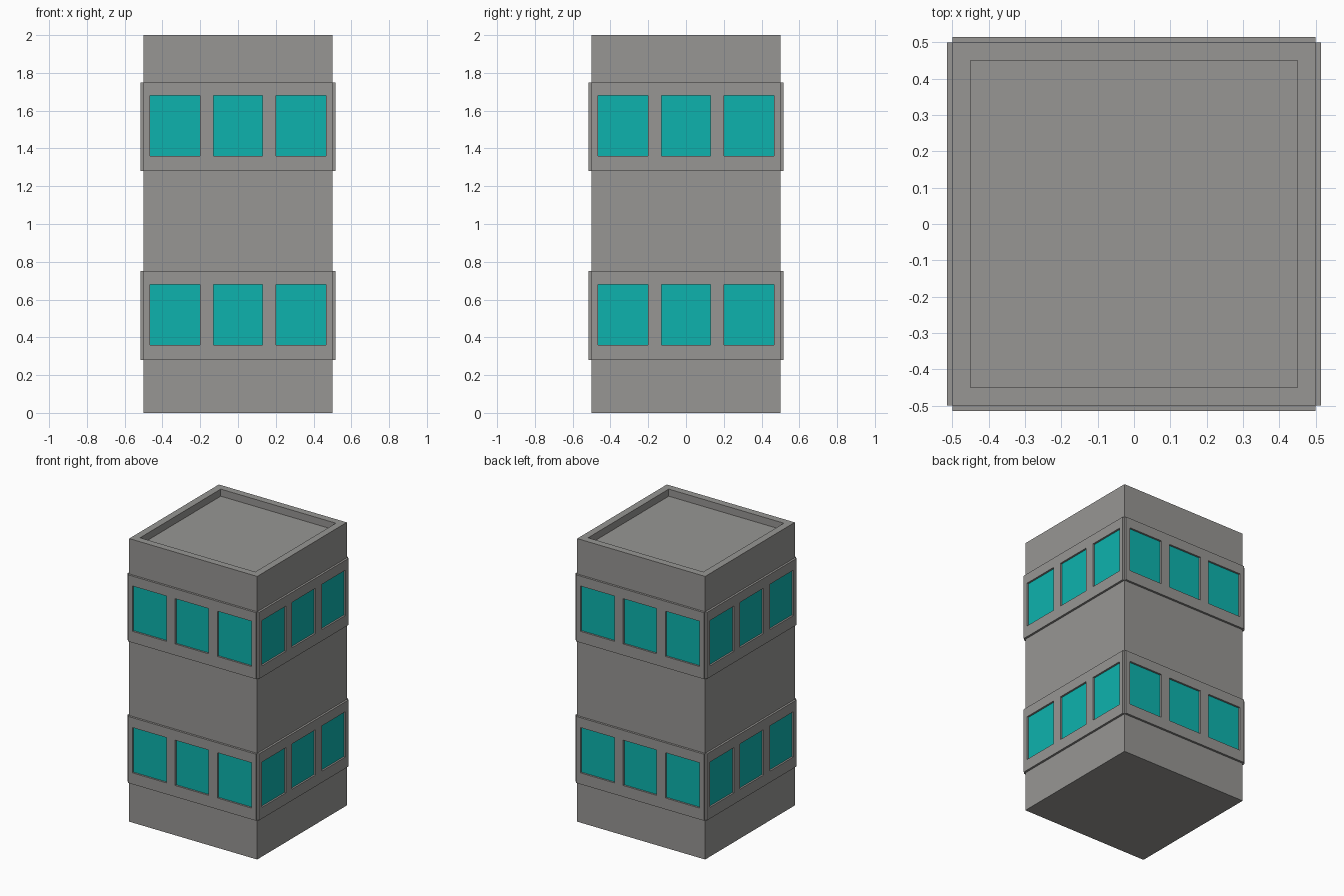
import bpy, bmesh, math
from mathutils import Vector, Matrix

if "Cube" in bpy.data.objects:
    bpy.data.objects.remove(bpy.data.objects["Cube"])


def material(name, rgb):
    m = bpy.data.materials.new(name)
    m.diffuse_color = (*rgb, 1)
    m.use_nodes = True
    m.node_tree.nodes["Principled BSDF"].inputs["Base Color"].default_value = m.diffuse_color
    return m


concrete = material("concrete grey", (0.31, 0.305, 0.295))
glass = material("teal glass", (0.004, 0.45, 0.42))


def finish(bm, name):
    me = bpy.data.meshes.new(name)
    bm.to_mesh(me)
    bm.free()
    me.materials.append(concrete)
    me.materials.append(glass)
    ob = bpy.data.objects.new(name, me)
    bpy.context.collection.objects.link(ob)
    return ob


def sink(bm, face, offset):
    # step a face straight in, leaving side walls
    bmesh.ops.inset_individual(bm, faces=[face], thickness=0.0)
    bmesh.ops.translate(bm, verts=face.verts[:], vec=offset)


# Tower body with a parapet around a sunken roof
bm = bmesh.new()
bmesh.ops.create_cube(bm, size=1, matrix=Matrix.Translation((0, 0, 1)) @ Matrix.Diagonal((1, 1, 2, 1)))
bm.normal_update()
roof = max(bm.faces, key=lambda f: f.calc_center_median().z)
bmesh.ops.inset_individual(bm, faces=[roof], thickness=0.05, use_even_offset=True)
sink(bm, roof, Vector((0, 0, -0.05)))
finish(bm, "tower_body")

# Window panels: raised plate with three recessed panes
XS = [-0.5, -0.465, -0.2, -0.13, 0.13, 0.2, 0.465, 0.5]
ZS = [0.28, 0.36, 0.68, 0.75]
OUT, WALL, PANE = -0.515, -0.499, -0.502


def window_panel(name, floor, turn):
    bm = bmesh.new()
    v = [[bm.verts.new((x, OUT, z + floor)) for x in XS] for z in ZS]
    panes = []
    for j in range(len(ZS) - 1):
        for i in range(len(XS) - 1):
            f = bm.faces.new((v[j][i], v[j][i + 1], v[j + 1][i + 1], v[j + 1][i]))
            if j == 1 and i % 2 == 1:
                panes.append(f)
    bm.normal_update()
    # plate edges back to the wall
    rim = [e for e in bm.edges if e.is_boundary]
    ext = bmesh.ops.extrude_edge_only(bm, edges=rim)
    for g in ext["geom"]:
        if isinstance(g, bmesh.types.BMVert):
            g.co.y = WALL
    # recessed glass
    for f in panes:
        sink(bm, f, Vector((0, PANE - OUT, 0)))
        f.material_index = 1
    bmesh.ops.rotate(bm, verts=bm.verts[:], cent=(0, 0, 0), matrix=Matrix.Rotation(turn, 3, "Z"))
    bm.normal_update()
    finish(bm, name)


for floor, level in enumerate(("lower", "upper")):
    for k, side in enumerate(("front", "right", "back", "left")):
        window_panel(f"{level}_{side}_windows", floor, k * math.pi / 2)
